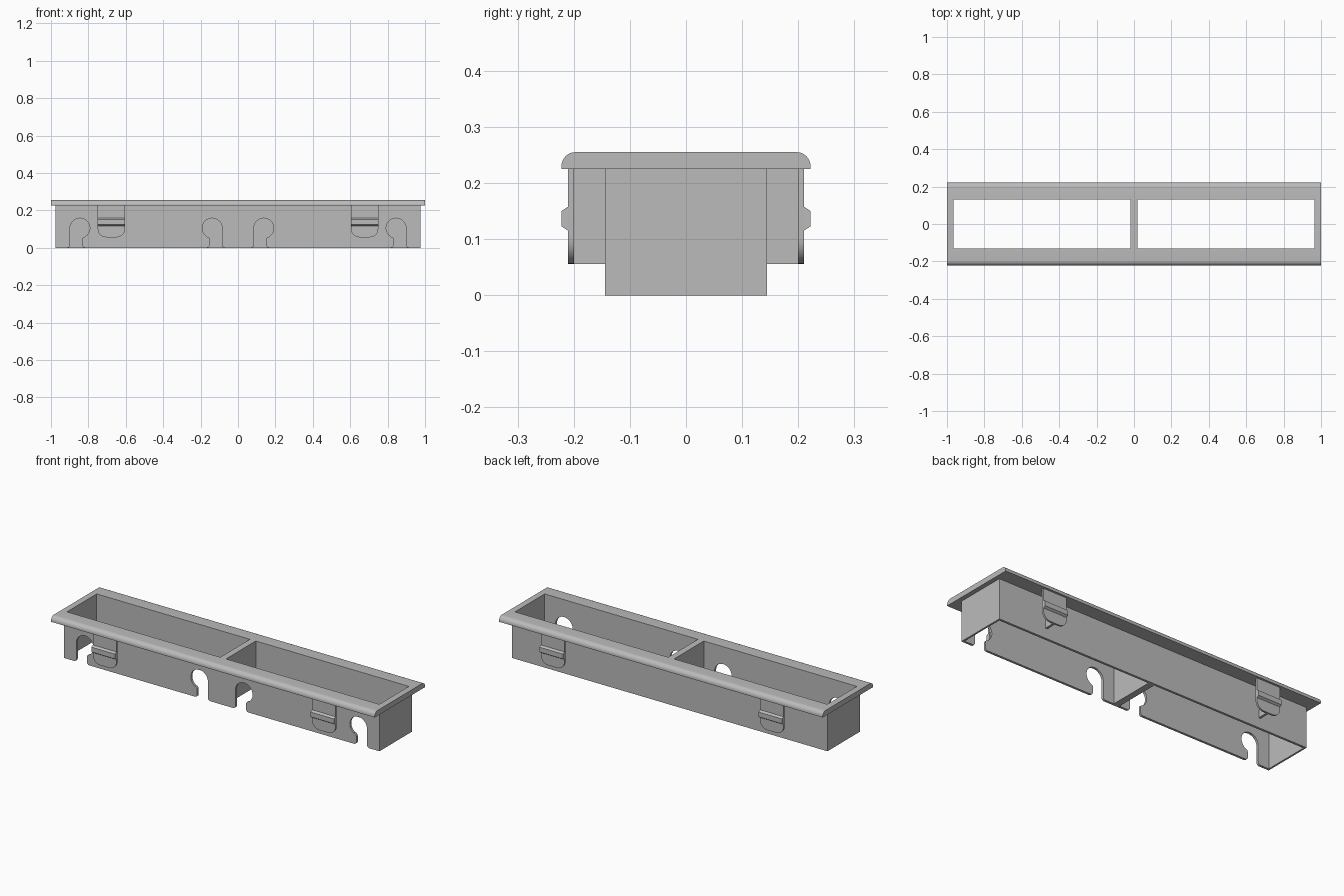
import bpy
import bmesh
from math import cos, sin, pi, radians
from mathutils import Vector

cube = bpy.data.objects.get("Cube")
if cube:
    bpy.data.objects.remove(cube, do_unlink=True)

grey = bpy.data.materials.new("plain grey")
grey.use_nodes = True
color = (0.5, 0.5, 0.5, 1)
grey.diffuse_color = color
grey.node_tree.nodes["Principled BSDF"].inputs["Base Color"].default_value = color


def extrude(name, outline, axis, start, end, smooth=False):
    """Prism from an outline: (y, z) points along x, or (x, z) points along y."""
    bm = bmesh.new()
    place = (lambda p: (start, *p)) if axis == "x" else (lambda p: (p[0], start, p[1]))
    face = bm.faces.new([bm.verts.new(place(p)) for p in outline])
    extruded = bmesh.ops.extrude_face_region(bm, geom=[face])["geom"]
    offset = Vector((end - start, 0, 0) if axis == "x" else (0, end - start, 0))
    bmesh.ops.translate(bm, vec=offset, verts=[v for v in extruded if isinstance(v, bmesh.types.BMVert)])
    bmesh.ops.recalc_face_normals(bm, faces=bm.faces)
    mesh = bpy.data.meshes.new(name)
    bm.to_mesh(mesh)
    bm.free()
    mesh.materials.append(grey)
    obj = bpy.data.objects.new(name, mesh)
    bpy.context.collection.objects.link(obj)
    if smooth:
        activate(obj)
        bpy.ops.object.shade_smooth_by_angle(angle=radians(30))
    return obj


def activate(obj):
    bpy.ops.object.select_all(action="DESELECT")
    obj.select_set(True)
    bpy.context.view_layer.objects.active = obj


def box(name, x0, x1, y0, y1, z0, z1):
    return extrude(name, [(x0, z0), (x1, z0), (x1, z1), (x0, z1)], "y", y0, y1)


def arc(cx, cz, r, a0, a1, steps=8):
    angles = [radians(a0 + (a1 - a0) * i / steps) for i in range(steps + 1)]
    return [(cx + r * cos(a), cz + r * sin(a)) for a in angles]


HALF_X, HALF_Y = 0.975, 0.144      # outer body
IN_X, IN_Y, DIV = 0.965, 0.131, 0.018   # openings and divider
RIM_Z, TOP = 0.225, 0.255
RIM_Y = 0.222


# Keyhole notch, straight on its left side and with a rounded lip on its right
def notch(cx, mirror):
    pts = arc(-0.067, 0.014, 0.014, -90, 0, 4)
    pts += arc(0, 0.105, 0.053, 180, -58, 24)
    pts += arc(0.028, 0.044, 0.015, 90, 180, 5)
    pts += arc(0.027, 0.014, 0.014, 180, 270, 4)
    if mirror:
        pts = [(-x, z) for x, z in reversed(pts)]
    return [(cx + x, z) for x, z in pts]


# Front wall with four notches along its lower edge
front = [(-HALF_X, RIM_Z), (-HALF_X, 0)]
for centre, mirrored in ((-0.845, False), (-0.138, True), (0.138, False), (0.845, True)):
    front += notch(centre, mirrored)
front += [(HALF_X, 0), (HALF_X, RIM_Z)]
extrude("front_wall", front, "y", -HALF_Y, -IN_Y, smooth=True)

# Plain walls and divider
box("back_wall", -HALF_X, HALF_X, IN_Y, HALF_Y, 0, RIM_Z)
box("right_end_wall", -HALF_X, -IN_X, -IN_Y, IN_Y, 0, RIM_Z)
box("left_end_wall", IN_X, HALF_X, -IN_Y, IN_Y, 0, RIM_Z)
box("divider", -DIV, DIV, -IN_Y, IN_Y, 0, RIM_Z)

# Rim with rounded long edges and two openings
R = 0.025
profile = [(-RIM_Y, RIM_Z), (RIM_Y, RIM_Z)]
profile += arc(RIM_Y - R, TOP - R, R, 0, 90)
profile += arc(R - RIM_Y, TOP - R, R, 90, 180)
rim = extrude("rim", profile, "x", -1, 1)
for x0, x1 in ((-IN_X, -DIV), (DIV, IN_X)):
    cutter = box("opening_cutter", x0, x1, -IN_Y, IN_Y, RIM_Z - 0.1, TOP + 0.1)
    cutter.hide_render = True
    mod = rim.modifiers.new("opening", "BOOLEAN")
    mod.operation, mod.solver, mod.object = "DIFFERENCE", "EXACT", cutter
    activate(rim)
    bpy.ops.object.modifier_apply(modifier=mod.name)
    bpy.data.objects.remove(cutter, do_unlink=True)
activate(rim)
bpy.ops.object.shade_smooth_by_angle(angle=radians(30))

# Snap clips hanging from the rim: plate, ridge and supporting rib
CLIP_X, CLIP_HALF, LOW, CORNER = 0.677, 0.073, 0.056, 0.045
for side, sx in (("left", 1), ("right", -1)):
    for face, sy in (("front", -1), ("back", 1)):
        label = f"{face}_{side}_clip"
        x0, x1 = sx * CLIP_X - CLIP_HALF, sx * CLIP_X + CLIP_HALF
        plate = [(x1, RIM_Z), (x0, RIM_Z)]
        plate += arc(x0 + CORNER, LOW + CORNER, CORNER, 180, 270)
        plate += arc(x1 - CORNER, LOW + CORNER, CORNER, 270, 360)
        extrude(label + "_plate", plate, "y", sy * 0.2, sy * 0.21, smooth=True)
        ridge = [(0.208, 0.115), (0.21, 0.115), (RIM_Y, 0.123),
                 (RIM_Y, 0.15), (0.21, 0.158), (0.208, 0.158)]
        extrude(label + "_ridge", [(sy * y, z) for y, z in ridge], "x", x0, x1)
        mid = sx * CLIP_X
        box(label + "_rib", mid - 0.006, mid + 0.006, sy * HALF_Y, sy * 0.2, LOW, RIM_Z)
